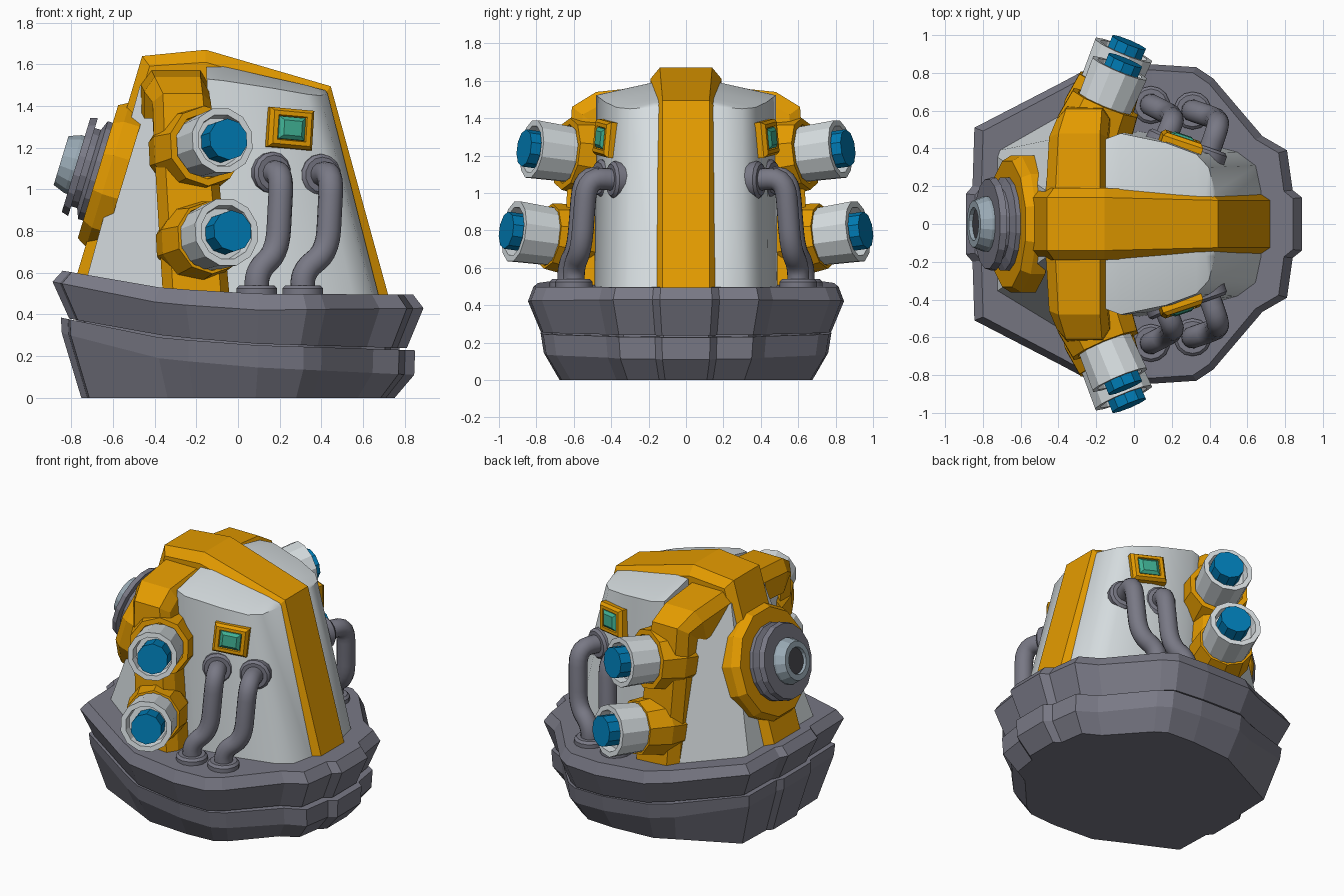
import bpy, bmesh, math
from mathutils import Vector, Matrix

if "Cube" in bpy.data.objects:
    bpy.data.objects.remove(bpy.data.objects["Cube"])

def material(name, rgb):
    m = bpy.data.materials.new(name)
    m.diffuse_color = (*rgb, 1)
    m.use_nodes = True
    m.node_tree.nodes["Principled BSDF"].inputs["Base Color"].default_value = m.diffuse_color
    return m

ORANGE = material("orange", (0.78, 0.33, 0.0))
WHITE = material("pale grey", (0.68, 0.73, 0.75))
GREY = material("slate grey", (0.19, 0.19, 0.235))
BLUE = material("blue", (0.0, 0.2, 0.46))
GREEN = material("green", (0.05, 0.43, 0.29))
STEEL = material("blue steel", (0.32, 0.40, 0.46))
DARK = material("dark grey", (0.06, 0.06, 0.07))

def loft(name, rings, mat, strips=False, mirror=False, smooth=0):
    """Skin a list of equal rings and cap both ends."""
    bm = bmesh.new()
    vs = [[bm.verts.new(p) for p in r] for r in rings]
    n = len(rings[0])
    for a, b in zip(vs, vs[1:]):
        for i in range(n):
            j = (i + 1) % n
            bm.faces.new((a[i], a[j], b[j], b[i]))
    for r in (vs[0], vs[-1]):
        if strips:   # cap with strips running across y
            for i in range(n // 2 - 1):
                bm.faces.new((r[i], r[i + 1], r[n - 2 - i], r[n - 1 - i]))
        else:
            bm.faces.new(r)
    bmesh.ops.recalc_face_normals(bm, faces=bm.faces)
    me = bpy.data.meshes.new(name)
    bm.to_mesh(me)
    bm.free()
    me.materials.append(mat)
    ob = bpy.data.objects.new(name, me)
    bpy.context.collection.objects.link(ob)
    if smooth:
        bpy.ops.object.select_all(action='DESELECT')
        ob.select_set(True)
        bpy.context.view_layer.objects.active = ob
        bpy.ops.object.shade_smooth_by_angle(angle=math.radians(smooth))
    if mirror:
        m = ob.modifiers.new("mirror", 'MIRROR')
        m.use_axis = (False, True, False)
    return ob

def both(half):
    """Close a +y half outline with its mirror image."""
    return half + [(x, -y, z) for x, y, z in reversed(half)]

def turned(name, origin, axis, profile, sides, mat, mirror=False, smooth=0):
    """Revolve (distance, radius) pairs around an axis."""
    rot = Vector(axis).to_track_quat('Z', 'Y')
    rings = []
    for t, r in profile:
        rings.append([Vector(origin) + rot @ Vector((
            r * math.cos((i + .5) * math.tau / sides), r * math.sin((i + .5) * math.tau / sides), t))
            for i in range(sides)])
    return loft(name, rings, mat, mirror=mirror, smooth=smooth)

def pipe(name, pts, radius, mat, sides=14, fillet=0.11):
    """Tube along a path with rounded corners."""
    P = [Vector(p) for p in pts]
    path = [P[0]]
    for a, b, c in zip(P, P[1:], P[2:]):
        s = b + (a - b).normalized() * min(fillet, (a - b).length * .48)
        e = b + (c - b).normalized() * min(fillet, (c - b).length * .48)
        for k in range(6):
            t = k / 5
            path.append(s * (1 - t) ** 2 + b * 2 * t * (1 - t) + e * t * t)
    path.append(P[-1])
    rings, normal, last = [], None, None
    for i, p in enumerate(path):
        tan = (path[min(i + 1, len(path) - 1)] - path[max(i - 1, 0)]).normalized()
        normal = tan.orthogonal().normalized() if last is None else last.rotation_difference(tan) @ normal
        last = tan
        side = tan.cross(normal)
        rings.append([p + radius * (normal * math.cos(a) + side * math.sin(a))
                      for a in (k * math.tau / sides for k in range(sides))])
    return loft(name, rings, mat, mirror=True, smooth=50)

# hull: two stacked rings and a recessed core sharing one outline, heights follow x
OUTLINE = [(-.89, .16), (-.855, .2), (-.845, .51), (-.4, .74), (-.25, .82), (.1, .845), (.33, .83),
           (.42, .77), (.68, .465), (.81, .39), (.84, .18), (.89, .14)]

def hull_ring(sx, sy, heights):
    xs, half = (-.89, -.4, 0, .89), []
    for x, y in OUTLINE:
        k = 0 if x < -.4 else 1 if x < 0 else 2
        f = (x - xs[k]) / (xs[k + 1] - xs[k])
        half.append((x * sx, y * sy, heights[k] * (1 - f) + heights[k + 1] * f))
    return both(half)

loft("upper_hull", [hull_ring(.91, .92, (.38, .30, .262, .238)), hull_ring(1, 1, (.557, .46, .42, .43)),
                    hull_ring(.945, .965, (.61, .53, .5, .495))], GREY, strips=True)
loft("lower_hull", [hull_ring(.845, .8, (0, 0, 0, 0)), hull_ring(.95, .9, (.31, .19, .15, .11)),
                    hull_ring(.955, .92, (.385, .29, .255, .228))], GREY, strips=True)
loft("hull_core", [hull_ring(.87, .86, (.3, .22, .2, .18)), hull_ring(.87, .86, (.45, .37, .33, .3))], GREY, strips=True)

# rear body and front shell
loft("rear_body", [both([(-.76, .38, .45), (-.36, .6, .45), (.0, .46, .45)]),
                   both([(-.47, .18, 1.5), (-.38, .46, 1.47), (-.1, .4, 1.47)])], WHITE, strips=True)
loft("front_shell", [
    both([(-.12, .46, .45), (.03, .49, .45), (.34, .44, .45), (.56, .38, .45), (.655, .31, .45), (.685, .17, .45)]),
    both([(-.15, .45, 1.53), (-.07, .48, 1.522), (.17, .43, 1.485), (.33, .37, 1.457), (.395, .3, 1.45), (.43, .17, 1.46)]),
    both([(-.15, .18, 1.59), (-.07, .18, 1.59), (.17, .18, 1.535), (.33, .175, 1.5), (.38, .17, 1.485), (.42, .15, 1.475)])],
    WHITE, strips=True, smooth=35)

# orange centre spine: chamfered band along the body profile
rings = []
for (x, z), (dx, dz), a, b in [((-.8, .5), (1, .1), .14, .19), ((-.46, 1.64), (.6, -.8), .14, .19),
                               ((-.155, 1.67), (0, -1), .14, .19), ((.445, 1.495), (-.6, -.8), .125, .165),
                               ((.73, .46), (-1, 0), .125, .165)]:
    rings.append(both([(x + dx * d, w, z + dz * d) for d, w in ((0, a), (.06, b), (.22, b))]))
loft("centre_spine", rings, ORANGE)

# orange side arches
rings = []
for y, z, dy, dz, x0, x1 in [(.1, 1.58, 0, -1, -.42, -.18), (.48, 1.54, -.3, -1, -.40, -.18),
                             (.61, 1.46, -.8, -.6, -.36, -.17), (.63, 1.15, -1, 0, -.35, -.14),
                             (.66, .48, -1, 0, -.31, -.08)]:
    rings.append([(x, y + dy * d, z + dz * d) for x, d in (
        (x0, 0), (x1, 0), (x1 + .04, .07), (x1 + .04, .2), (x0 - .05, .2), (x0 - .05, .07))])
loft("side_arch", rings, ORANGE, mirror=True)

# side cannons, two on each side
AXIS = Vector((.38, -.91, .13)).normalized()
for label, end, r, h in (("upper", (-.075, -.825, 1.235), .16, .215), ("lower", (-.055, -.92, .795), .167, .195)):
    turned(label + "_cannon_housing", end, AXIS,
           [(-.5, h * .85), (-.36, h), (-.2, h * .9), (-.2, .16), (-.3, .15)], 10, ORANGE, True)
    turned(label + "_cannon_barrel", end, AXIS,
           [(-.4, r * .9), (0, r), (0, r * .8), (-.06, r * .74)], 12, WHITE, True)
    turned(label + "_cannon_tip", Vector(end) + Vector((.012, 0, 0)), AXIS, [(-.1, .1), (.045, .1)], 10, BLUE, True)

# rear thruster
TH, TA = (-.672, 0, 1.085), (-.955, 0, .29)
turned("thruster_plate", TH, TA, [(-.13, .375), (-.05, .375), (0, .345)], 12, ORANGE)
turned("thruster_discs", TH, TA, [(-.02, .25), (.025, .25), (.045, .2), (.075, .2), (.075, .25), (.11, .24)], 16, GREY)
turned("thruster_nozzle", TH, TA, [(.1, .148), (.125, .148), (.185, .125), (.185, .088), (.15, .085)], 16, STEEL)
turned("nozzle_core", TH, TA, [(.15, .084), (.165, .084)], 16, DARK)

# side pipes with flanges
for label, wall, drop, foot in (("rear", (.155, -.43, 1.08), (.21, -.55), (.09, -.63)),
                                ("front", (.39, -.36, 1.07), (.45, -.53), (.31, -.6))):
    pipe(label + "_pipe", [wall, (*drop, 1.08), (drop[0] - .02, drop[1] - .03, .7),
                           (*foot, .61), (*foot, .48)], .059, GREY)
    out = Vector((drop[0] - wall[0], drop[1] - wall[1], 0))
    turned(label + "_pipe_wall_flange", wall, out, [(-.04, .1), (.03, .1), (.045, .085)], 14, GREY, True, 40)
    turned(label + "_pipe_foot_flange", (*foot, .46), (0, 0, 1), [(0, .1), (.065, .1), (.08, .085)], 14, GREY, True, 40)

# side windows: bevelled frame with a green pane
PLACE = Matrix.Translation((.245, -.415, 1.29)) @ Matrix.Rotation(math.radians(19), 4, 'Z') \
    @ Matrix.Rotation(math.radians(-4), 4, 'X') @ Matrix.Rotation(math.radians(5), 4, 'Y')

def window_part(name, steps, mat):
    loft(name, [[PLACE @ Vector((sx * w, -d, sz * h)) for sx, sz in ((-1, -1), (1, -1), (1, 1), (-1, 1))]
                for d, w, h in steps], mat, mirror=True)

window_part("window_frame", [(-.05, .112, .095), (.03, .112, .095), (.05, .095, .08), (.05, .072, .06), (.03, .066, .054)], ORANGE)
window_part("window_pane", [(.0, .066, .054), (.045, .066, .054), (.06, .045, .036)], GREEN)
